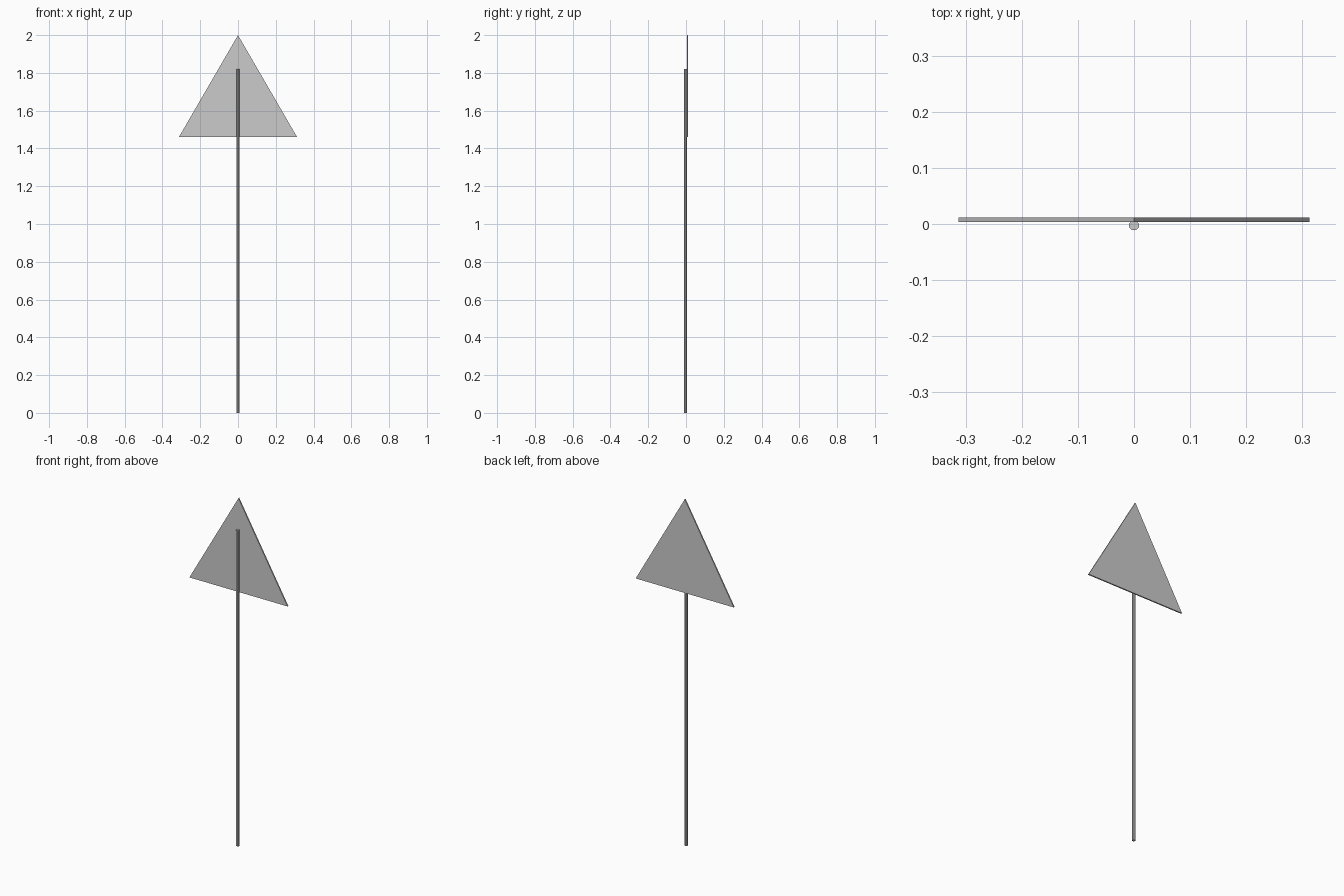
import bpy, bmesh, math

if "Cube" in bpy.data.objects:
    bpy.data.objects.remove(bpy.data.objects["Cube"])


def make_prism(name, outline, vector):
    """Extrude a closed outline along a vector into a solid prism."""
    bm = bmesh.new()
    face = bm.faces.new([bm.verts.new(p) for p in outline])
    extruded = bmesh.ops.extrude_face_region(bm, geom=[face], use_keep_orig=True)
    verts = [g for g in extruded["geom"] if isinstance(g, bmesh.types.BMVert)]
    bmesh.ops.translate(bm, verts=verts, vec=vector)
    bmesh.ops.recalc_face_normals(bm, faces=bm.faces)
    mesh = bpy.data.meshes.new(name)
    bm.to_mesh(mesh)
    bm.free()
    obj = bpy.data.objects.new(name, mesh)
    bpy.context.collection.objects.link(obj)
    return obj


# Slim eight-sided pole with flats facing the axes
SIDES, FLAT_RADIUS, POLE_Y = 8, 0.0085, -0.0025
radius = FLAT_RADIUS / math.cos(math.pi / SIDES)
angles = [(i + 0.5) * math.tau / SIDES for i in range(SIDES)]
ring = [(radius * math.cos(a), POLE_Y + radius * math.sin(a), 0) for a in angles]
make_prism("pole", ring, (0, 0, 1.82))

# Thin triangular sign plate mounted behind the pole
triangle = [(-0.313, 0.004, 1.46), (0.313, 0.004, 1.46), (0, 0.004, 2.0)]
make_prism("sign_plate", triangle, (0, 0.0075, 0))
